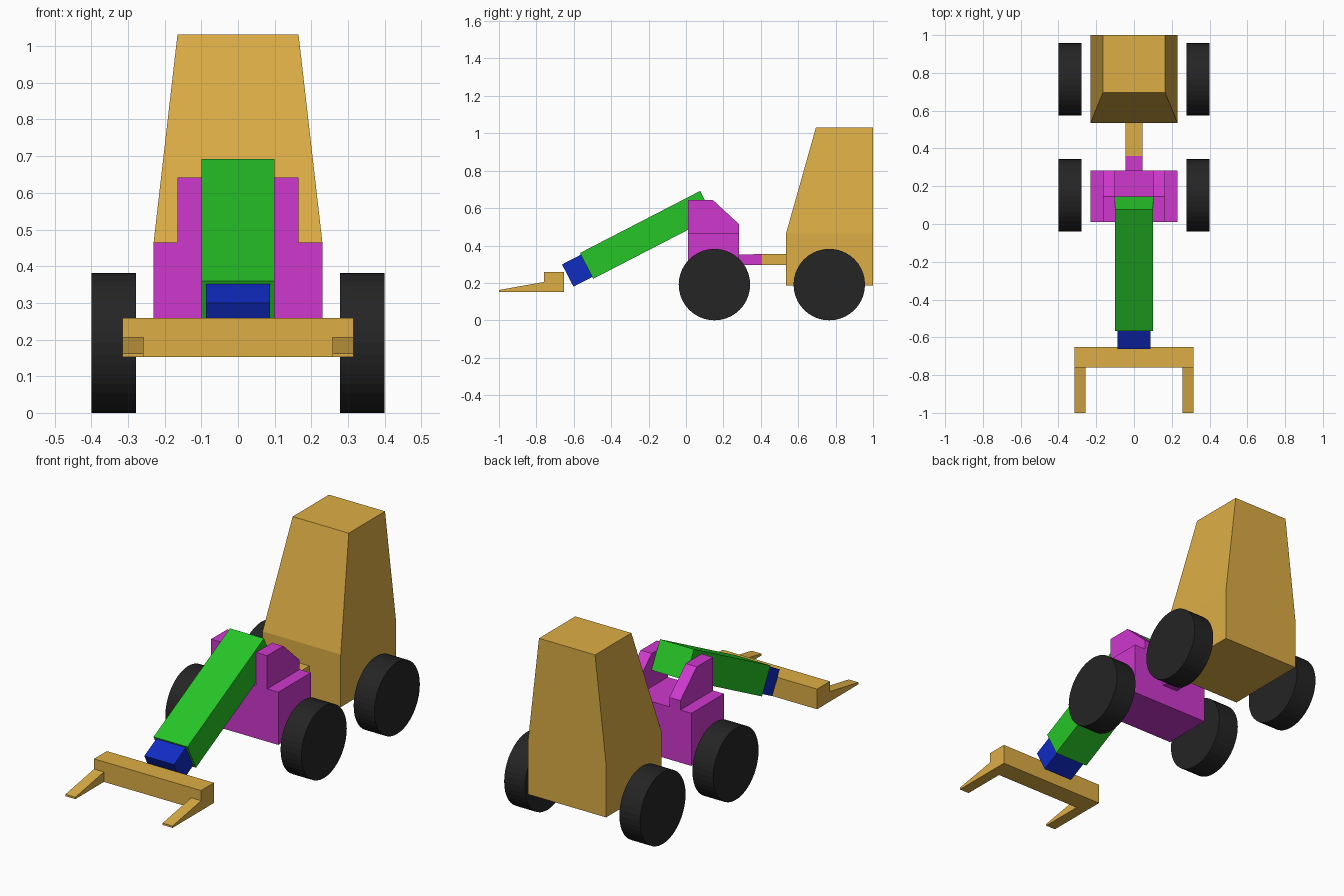
import bpy, bmesh, math

if "Cube" in bpy.data.objects:
    bpy.data.objects.remove(bpy.data.objects["Cube"])

COLORS = {"orange": (0.72, 0.42, 0.06, 1), "magenta": (0.62, 0.04, 0.62, 1),
          "green": (0.02, 0.56, 0.02, 1), "blue": (0.005, 0.025, 0.55, 1),
          "rubber": (0.018, 0.018, 0.018, 1)}
MATS = {}
for key, rgba in COLORS.items():
    MATS[key] = bpy.data.materials.new(key)
    MATS[key].diffuse_color = rgba


def finish(name, bm, color):
    bmesh.ops.recalc_face_normals(bm, faces=bm.faces)
    mesh = bpy.data.meshes.new(name)
    bm.to_mesh(mesh)
    bm.free()
    mesh.materials.append(MATS[color])
    obj = bpy.data.objects.new(name, mesh)
    bpy.context.collection.objects.link(obj)
    return obj


def loft(name, loops, color):
    """Solid skinned through matching closed loops, capped at both ends."""
    bm = bmesh.new()
    rings = [[bm.verts.new(p) for p in loop] for loop in loops]
    for a, b in zip(rings, rings[1:]):
        for i in range(len(a)):
            j = (i + 1) % len(a)
            bm.faces.new((a[i], a[j], b[j], b[i]))
    bm.faces.new(rings[0])
    bm.faces.new(rings[-1])
    return finish(name, bm, color)


def extrude_x(name, profile, x0, x1, color):
    """Side profile of (y, z) points extruded between two x positions."""
    return loft(name, [[(x, y, z) for y, z in profile] for x in (x0, x1)], color)


def box(name, x, y0, y1, z0, z1, color):
    return extrude_x(name, [(y0, z0), (y1, z0), (y1, z1), (y0, z1)], -x, x, color)


def arm(name, x, start, length, thick, angle, color):
    """Slanted beam starting at its lower front top corner."""
    c, s = math.cos(angle), math.sin(angle)
    pts = [(0, 0), (length, 0), (length, -thick), (0, -thick)]
    prof = [(start[0] + u * c - v * s, start[1] + u * s + v * c) for u, v in pts]
    return extrude_x(name, prof, -x, x, color)


def rect(x, y0, y1, z):
    return [(-x, y0, z), (x, y0, z), (x, y1, z), (-x, y1, z)]


# Rear cab: upright base with tapered upper part
loft("cab", [rect(0.23, 0.535, 1.0, 0.185), rect(0.23, 0.535, 1.0, 0.465),
             rect(0.165, 0.695, 1.0, 1.032)], "orange")

# Articulated hitch between the two halves
box("rear_hitch", 0.045, 0.36, 0.54, 0.296, 0.355, "orange")
box("front_hitch", 0.046, 0.28, 0.405, 0.295, 0.353, "magenta")

# Front chassis and boom brackets
box("front_chassis", 0.23, 0.01, 0.283, 0.185, 0.465, "magenta")
bracket = [(0.01, 0.465), (0.283, 0.465), (0.283, 0.515), (0.145, 0.642), (0.01, 0.642)]

# Fork tines
tine = [(-0.76, 0.152), (-1.0, 0.152), (-1.0, 0.162), (-0.76, 0.205)]
for side, s in (("left", -1), ("right", 1)):
    extrude_x(f"{side}_boom_bracket", bracket, s * 0.10, s * 0.165, "magenta")
    extrude_x(f"{side}_fork_tine", tine, s * 0.257, s * 0.315, "orange")

# Fork crossbar
box("fork_bar", 0.315, -0.76, -0.652, 0.152, 0.259, "orange")

# Telescopic boom
tilt = math.radians(27.3)
arm("outer_boom", 0.10, (-0.567, 0.36), 0.723, 0.155, tilt, "green")
arm("inner_boom", 0.087, (-0.663, 0.299), 0.25, 0.134, tilt, "blue")

# Wheels
R, N = 0.191, 40
for end, y in (("front", 0.152), ("rear", 0.766)):
    circle = [(y + R * math.cos(2 * math.pi * i / N), R + R * math.sin(2 * math.pi * i / N))
              for i in range(N)]
    for side, s in (("left", -1), ("right", 1)):
        extrude_x(f"{end}_{side}_wheel", circle, s * 0.278, s * 0.40, "rubber")

for m in bpy.data.materials:
    if m.users and not m.is_grease_pencil:
        m.use_nodes = True
        m.node_tree.nodes["Principled BSDF"].inputs["Base Color"].default_value = m.diffuse_color
